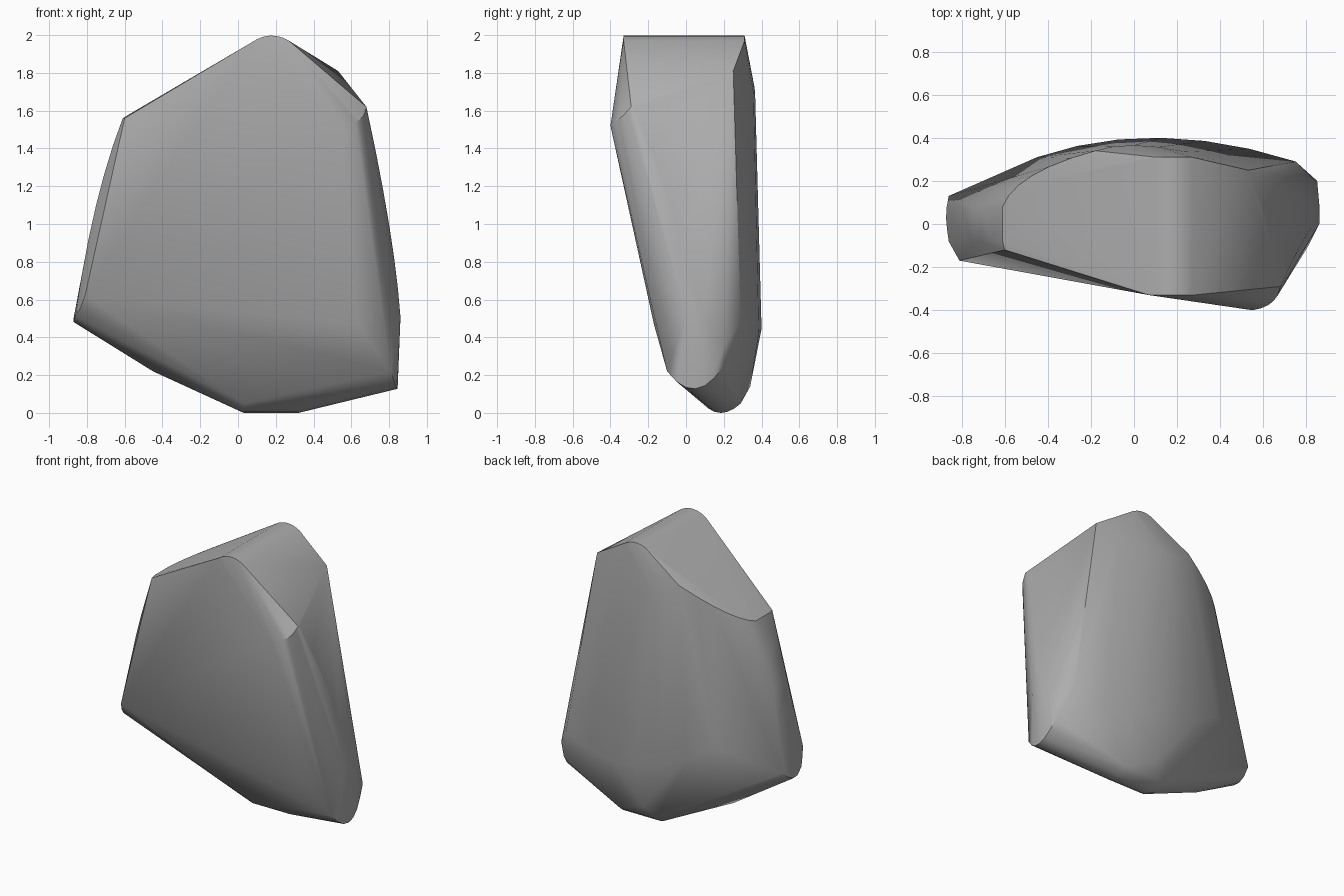
import bpy
import bmesh
import math
from mathutils import Vector

default_cube = bpy.data.objects.get("Cube")
if default_cube:
    bpy.data.objects.remove(default_cube, do_unlink=True)


def rounded_edge(start, control, end, steps=6):
    """Sample a worn edge as a quadratic curve."""
    start, control, end = Vector(start), Vector(control), Vector(end)
    samples = []
    for step in range(steps + 1):
        t = step / steps
        samples.append(start.lerp(control, t).lerp(control.lerp(end, t), t))
    return samples


def make_material(name, colour):
    material = bpy.data.materials.new(name)
    material.use_nodes = True
    material.diffuse_color = colour
    shader = next(node for node in material.node_tree.nodes
                  if node.type == 'BSDF_PRINCIPLED')
    shader.inputs["Base Color"].default_value = colour
    return material


def make_hull(name, points, material):
    """Wrap the edge samples in one convex stone."""
    bm = bmesh.new()
    for point in points:
        bm.verts.new(point)
    bmesh.ops.remove_doubles(bm, verts=bm.verts[:], dist=.005)
    bmesh.ops.convex_hull(bm, input=bm.verts[:])
    loose = [vert for vert in bm.verts if not vert.link_faces]
    bmesh.ops.delete(bm, geom=loose, context='VERTS')
    bmesh.ops.recalc_face_normals(bm, faces=bm.faces[:])
    mesh = bpy.data.meshes.new(name)
    bm.to_mesh(mesh)
    bm.free()
    mesh.materials.append(material)
    stone = bpy.data.objects.new(name, mesh)
    bpy.context.collection.objects.link(stone)
    return stone


points = []

# Rounded top ridge, running front to back
for y in (-.33, .31):
    points += rounded_edge((.07, y, 1.96), (.17, y, 2.03), (.27, y, 1.97))

# Front peak on the +x side
points += rounded_edge((.55, -.4, 1.52), (.68, -.38, 1.54), (.68, -.27, 1.62))

# Sloping shoulder on the -x side
back_shoulder = (-.18, .34, 1.8)
points += rounded_edge(back_shoulder, (-.55, .24, 1.6), (-.61, .08, 1.56))
points.append(Vector((-.6, -.12, 1.56)))

# Upper and lower edges of the back face
points += rounded_edge(back_shoulder, (.05, .42, 1.58), (.53, .25, 1.81))
points += rounded_edge((-.45, .31, .7), (.1, .5, .3), (.75, .29, .48))
points.append(Vector((.1, .34, .14)))

# Bulging flanks
for y in (-.08, .08):
    points += rounded_edge((-.61, y, 1.56), (-.77, y, 1.15), (-.86, y, .52))
points += rounded_edge((.68, -.29, 1.62), (.83, .04, .93), (.86, 0, .51))

# Rounded end caps
points += rounded_edge((-.81, -.17, .62), (-.9, -.03, .38), (-.86, .13, .55))
points += rounded_edge((.81, -.1, .22), (.87, .05, .02), (.83, .2, .25))
points += [Vector((.86, .09, .5)), Vector((.85, .2, .35))]

# Rounded keel and lower front bulge
for x in (.03, .32):
    points += rounded_edge((x, .09, .05), (x, .18, -.05), (x, .29, .05))
points += [Vector((-.45, .1, .22)), Vector((.63, -.17, .47))]

stone_grey = make_material("stone grey", (.42, .42, .42, 1))
boulder = make_hull("boulder", points, stone_grey)

# Smooth the worn edges and keep the chipped ones sharp
bpy.ops.object.select_all(action='DESELECT')
boulder.select_set(True)
bpy.context.view_layer.objects.active = boulder
bpy.ops.object.shade_smooth_by_angle(angle=math.radians(30))
